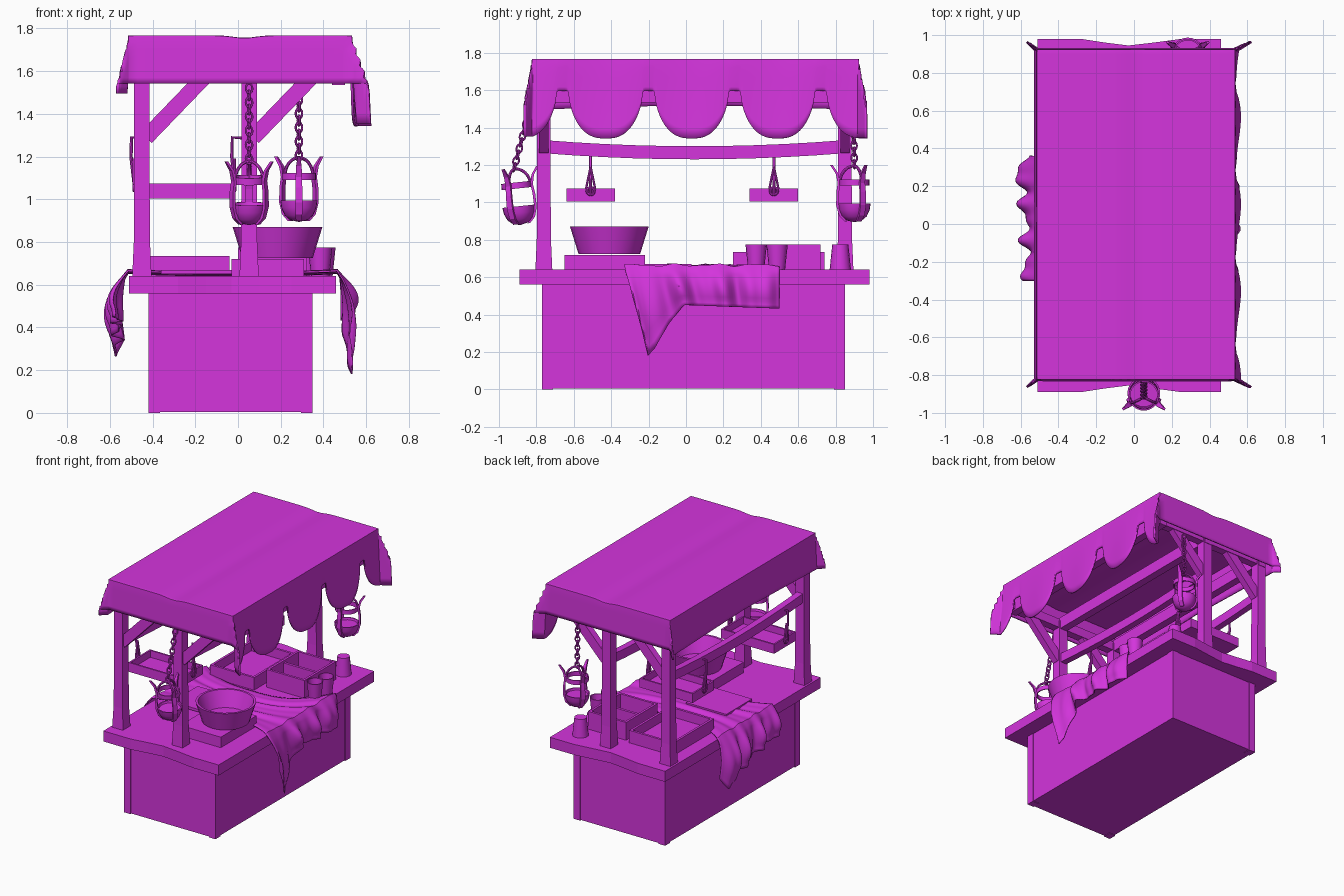
import bpy, bmesh, math
from mathutils import Vector, Matrix

if "Cube" in bpy.data.objects:
    bpy.data.objects.remove(bpy.data.objects["Cube"])

MAT = bpy.data.materials.new("magenta")
MAT.diffuse_color = (0.66, 0.035, 0.72, 1)
MAT.use_nodes = True
MAT.node_tree.nodes["Principled BSDF"].inputs["Base Color"].default_value = MAT.diffuse_color


def finish(name, bm, smooth=False, M=None):
    bmesh.ops.recalc_face_normals(bm, faces=bm.faces)
    me = bpy.data.meshes.new(name)
    bm.to_mesh(me)
    bm.free()
    ob = bpy.data.objects.new(name, me)
    bpy.context.collection.objects.link(ob)
    me.materials.append(MAT)
    if M:
        me.transform(M)
    if smooth:
        bpy.ops.object.select_all(action='DESELECT')
        ob.select_set(True)
        bpy.context.view_layer.objects.active = ob
        bpy.ops.object.shade_smooth_by_angle(angle=math.radians(40))
    return ob


def box(name, x0, x1, y0, y1, z0, z1, wall=0):
    """Solid box, or an open tray when wall > 0."""
    bm = bmesh.new()
    bmesh.ops.create_cube(bm, size=1)
    for v in bm.verts:
        v.co = ((x0 + x1) / 2 + v.co.x * (x1 - x0), (y0 + y1) / 2 + v.co.y * (y1 - y0),
                (z0 + z1) / 2 + v.co.z * (z1 - z0))
    if wall:
        top = max(bm.faces, key=lambda f: f.calc_center_median().z)
        bmesh.ops.inset_region(bm, faces=[top], thickness=wall)
        new = bmesh.ops.extrude_discrete_faces(bm, faces=[top])['faces']
        bmesh.ops.translate(bm, verts=new[0].verts, vec=(0, 0, -(z1 - z0) + wall))
    return finish(name, bm)


def loft(name, rings, smooth=False, M=None, closed=False):
    """Skin a list of closed rings of points."""
    bm = bmesh.new()
    R = [[bm.verts.new(p) for p in r] for r in rings]
    n = len(R[0])
    pairs = list(zip(R, R[1:])) + ([(R[-1], R[0])] if closed else [])
    for a, b in pairs:
        for i in range(n):
            bm.faces.new((a[i], a[(i + 1) % n], b[(i + 1) % n], b[i]))
    if not closed:
        bm.faces.new(R[0])
        bm.faces.new(R[-1])
    return finish(name, bm, smooth, M)


def beam(name, pts, A, B):
    """Rectangular timber along pts; A and B are half-width vectors, 4th value scales them."""
    A, B = Vector(A), Vector(B)
    return loft(name, [[Vector(p[:3]) + (A * a + B * b) * (p[3] if len(p) > 3 else 1)
                        for a, b in ((-1, -1), (1, -1), (1, 1), (-1, 1))] for p in pts])


def lathe(name, prof, M, n=24, closed=False):
    rings = [[(r * math.cos(2 * math.pi * i / n), r * math.sin(2 * math.pi * i / n), z)
              for i in range(n)] for r, z in prof]
    return loft(name, rings, True, M, closed)


def tube(name, pts, r, M=None, closed=False, n=8):
    """Round bar following pts."""
    P = [Vector(p) for p in pts]
    rings = []
    ref = next((c for c in (Vector((1, 0, 0)), Vector((0, 1, 0)), Vector((0, 0, 1)))
                if all(abs((p - P[0]).dot(c)) < 1e-6 for p in P)), Vector((0.3, 0.9, 0.2)))
    for i, p in enumerate(P):
        a = P[i - 1] if i or closed else p
        b = P[(i + 1) % len(P)] if i < len(P) - 1 or closed else p
        s = (b - a).cross(ref).normalized()
        t = s.cross(b - a).normalized()
        rings.append([p + r * (s * math.cos(k * 2 * math.pi / n) + t * math.sin(k * 2 * math.pi / n))
                      for k in range(n)])
    return loft(name, rings, True, M, closed)


def interp(t, table):
    for (a, va), (b, vb) in zip(table, table[1:]):
        if t <= b:
            return va + (vb - va) * (t - a) / (b - a)
    return table[-1][1]


def sheet(name, rows, thick):
    """Cloth surface from a grid of points."""
    bm = bmesh.new()
    V = [[bm.verts.new(p) for p in r] for r in rows]
    for a, b in zip(V, V[1:]):
        for i in range(len(a) - 1):
            bm.faces.new((a[i], a[i + 1], b[i + 1], b[i]))
    ob = finish(name, bm, True)
    m = ob.modifiers.new("thickness", 'SOLIDIFY')
    m.thickness, m.offset = thick, 0
    return ob


# cabinet: panels and corner stiles
box("cabinet", -0.415, 0.345, -0.765, 0.845, 0.004, 0.57)
for x in (-0.42, 0.295):
    for y in (-0.77, 0.79):
        box("cabinet_stile", x, x + 0.055, y, y + 0.06, 0, 0.57)

# counter top with wavy ends
edge = [(-0.51, 0), (-0.28, 0), (-0.15, 0.02), (-0.03, 0.035), (0.1, 0.02), (0.25, 0), (0.46, 0)]
outline = [(x, -0.89 + d) for x, d in edge] + [(x, 0.98 - d) for x, d in reversed(edge)]
loft("counter_top", [[(x, y, z) for x, y in outline] for z in (0.56, 0.64)])

# posts, braces and rails
for y in (-0.76, 0.85):
    for x in (-0.45, 0.052):
        beam("post", [(x, y, 0.63, 1.2), (x, y, 0.8, 1.0), (x, y, 1.1, 0.95), (x, y, 1.6, 0.95)],
             (0.038, 0, 0), (0, 0.038, 0))
        beam("brace", [(x + 0.02, y, 1.29), (x + 0.29, y, 1.57)], (0, 0.025, 0), (-0.026, 0, 0.026))
    beam("roof_cross_beam", [(-0.49, y, 1.58), (0.51, y, 1.58)], (0, 0.03, 0), (0, 0, 0.035))
for x in (-0.45, 0.052):
    beam("sagging_rail", [(x, -0.76 + 1.61 * t / 10, 1.298 - 0.13 * t / 10 * (1 - t / 10))
                          for t in range(11)], (0.025, 0, 0), (0, 0, 0.035))
for x in (-0.45, 0.052, 0.47):
    beam("roof_purlin", [(x, -0.79, 1.58), (x, 0.89, 1.58)], (0.03, 0, 0), (0, 0, 0.045))


# canopy: flat top with hanging sides, scalloped on the right, flared corners
def scallop(y):
    u = min(1, abs(((y + 0.66) / 0.46 % 1) * 2 - 1) / 0.87)
    return 0.165 + 0.255 * (1 - u ** 2.6) ** 0.6


SK = 8
px = [(-0.51, -1 + i / SK) for i in range(SK)] + [(-0.51 + 1.04 * i / 26, 0) for i in range(27)] + \
     [(0.53, (i + 1) / SK) for i in range(SK)]
py = [(-0.82, -1 + i / SK) for i in range(SK)] + [(-0.82 + 1.74 * i / 174, 0) for i in range(175)] + \
     [(0.92, (i + 1) / SK) for i in range(SK)]
rows = []
for x, fx in px:
    row = []
    for y, fy in py:
        ox = abs(fx) * (scallop(y) if fx > 0 else 0.24 + 0.03 * abs(y - 0.05))
        oy = abs(fy) * 0.22
        m = min(ox, oy)
        z = 1.762 - max(ox, oy) - 0.012 * math.exp(-((x - 0.03) / 0.07) ** 2) * (not fx) * (not fy)
        fold = 0.01 * math.sin(13.6 * y) * fx * (not fy) * (fx > 0)
        row.append((x + math.copysign(0.05 * ox + (0.32 if fx > 0 else 0.2) * m, fx) * (fx != 0) + fold,
                    y + math.copysign(0.03 * oy + 0.17 * m, fy) * (fy != 0), z))
    rows.append(row)
sheet("canopy", rows, 0.012)


# draped cloth across the counter
LEFT = [(0, 0.2), (0.4, 0.24), (0.75, 0.32), (0.92, 0.39), (1, 0.3)]
RIGHT = [(0, 0.3), (0.05, 0.47), (0.1, 0.43), (0.2, 0.3), (0.31, 0.2), (1, 0.22)]
rows = []
for k in range(-12, 33):
    row = []
    for j in range(61):
        t = j / 60
        wave = math.sin(t * 24) + 0.6 * math.sin(t * 41 + 1)
        if k < 0 or k > 20:
            f = -k / 12 if k < 0 else (k - 20) / 12
            side = -1 if k < 0 else 1
            lo, hi = (-0.3, 0.36) if k < 0 else (-0.33 + 0.09 * f, 0.5)
            out = 0.012 + (0.045 + 0.025 * wave) * math.sin(min(f * 2.6, 2.2))
            if k < 0:
                out += 0.035 * math.exp(-((t - 0.8) / 0.2) ** 2) * math.sin(f * math.pi)
            x = (-0.515 if k < 0 else 0.465) + side * out
            z = 0.652 - f * interp(t, LEFT if k < 0 else RIGHT)
        else:
            f = k / 20
            e = abs(2 * f - 1) ** 3
            lo = -0.22 - e * (0.08 if f < 0.5 else 0.11)
            hi = 0.22 + e * (0.14 if f < 0.5 else 0.28)
            x = -0.515 + 0.98 * f
            z = 0.652 + 0.005 * wave + 0.01 * e
        row.append((x, lo + (hi - lo) * t, z))
    rows.append(row)
sheet("draped_cloth", rows, 0.008)

# goods on the counter
box("cutting_board", -0.36, -0.02, -0.28, 0.03, 0.65, 0.67)
box("bowl_stand", -0.03, 0.31, -0.65, -0.22, 0.64, 0.72)
lathe("bowl", [(0.01, 0.725), (0.165, 0.725), (0.21, 0.87), (0.193, 0.87), (0.15, 0.75), (0.01, 0.75)],
      Matrix.Translation((0.185, -0.41, 0)))
box("shallow_crate", -0.41, -0.04, 0.25, 0.74, 0.64, 0.735, 0.025)
box("divided_crate", 0.0, 0.32, 0.34, 0.72, 0.64, 0.775, 0.025)
box("crate_divider", 0.02, 0.3, 0.52, 0.54, 0.65, 0.76)
cup = [(0.005, 0), (0.043, 0), (0.057, 0.135), (0.05, 0.135), (0.04, 0.015), (0.005, 0.015)]
for x, y in ((0.385, 0.375), (0.4, 0.487)):
    lathe("cup", cup, Matrix.Translation((x, y, 0.64)), 16)
lathe("upturned_cup", cup, Matrix.Translation((0.31, 0.825, 0.775)) @ Matrix.Rotation(math.pi, 4, 'X'), 16)

# hanging trays with hooks beside the rails
for y in (-0.51, 0.47):
    box("hanging_tray", -0.475, -0.03, y - 0.13, y + 0.13, 1.005, 1.075, 0.018)
    for x, rail in ((-0.487, -0.45), (-0.015, 0.052)):
        tube("tray_hook", [(rail, y, 1.285), (x - 0.012, y, 1.29), (x - 0.014, y, 1.2), (x, y, 1.08),
                           (x, y, 1.04)], 0.008)
        for d in (-0.025, 0.025):
            tube("hook_strap", [(x, y, 1.19), (x, y + d * 0.6, 1.12), (x, y + d, 1.07)], 0.006)
        tube("hook_ring", [(x, y + 0.02 * math.cos(a * math.pi / 6), 1.06 + 0.02 * math.sin(a * math.pi / 6))
                           for a in range(12)], 0.007, closed=True)


# hanging lanterns: bowl, three flared ribs, band, arches and chain
def lantern(pos, tilt, turn, chain_top):
    M = Matrix.Translation(pos) @ Matrix.Rotation(tilt, 4, 'X') @ Matrix.Rotation(turn, 4, 'Z')
    lathe("lantern_bowl", [(0.004, 0), (0.04, 0.008), (0.066, 0.03), (0.082, 0.065), (0.087, 0.1),
                           (0.078, 0.1), (0.074, 0.085), (0.004, 0.085)], M)
    lathe("lantern_band", [(0.072, 0.195), (0.08, 0.195), (0.08, 0.228), (0.072, 0.228)], M, closed=True)
    rib = [(0.045, 0.004), (0.075, 0.035), (0.09, 0.09), (0.089, 0.16), (0.082, 0.21), (0.093, 0.26), (0.123, 0.305)]
    for k in range(3):
        R = M @ Matrix.Rotation(k * math.pi / 1.5, 4, 'Z')
        loft("lantern_rib", [[(r + a * 0.007, b * w, z) for a, b in ((-1, -1), (1, -1), (1, 1), (-1, 1))]
                             for (r, z), w in zip(rib, (.014, .016, .017, .016, .015, .013, .006))], False, R)
        tube("lantern_arch", [(0.076 * math.cos(a * math.pi / 12), 0, 0.215 + 0.085 * math.sin(a * math.pi / 12))
                              for a in range(7)], 0.008, R)
    start, end = M @ Vector((0, 0, 0.31)), Vector(chain_top)
    d = end - start
    n = round(d.length / 0.034)
    q = d.to_track_quat('Z', 'Y').to_matrix().to_4x4()
    for i in range(n + 1):
        L = Matrix.Translation(start + d * i / n) @ q @ Matrix.Rotation(i % 2 * math.pi / 2 + 0.3, 4, 'Z')
        tube("chain_link", [(0.016 * math.cos(a * math.pi / 6), 0, 0.024 * math.sin(a * math.pi / 6))
                            for a in range(12)], 0.0055, L, True, 6)


lantern((0.052, -0.885, 0.88), math.radians(6), math.radians(90), (0.052, -0.83, 1.52))
lantern((0.285, 0.9, 0.895), 0, math.radians(-90), (0.285, 0.895, 1.5))
